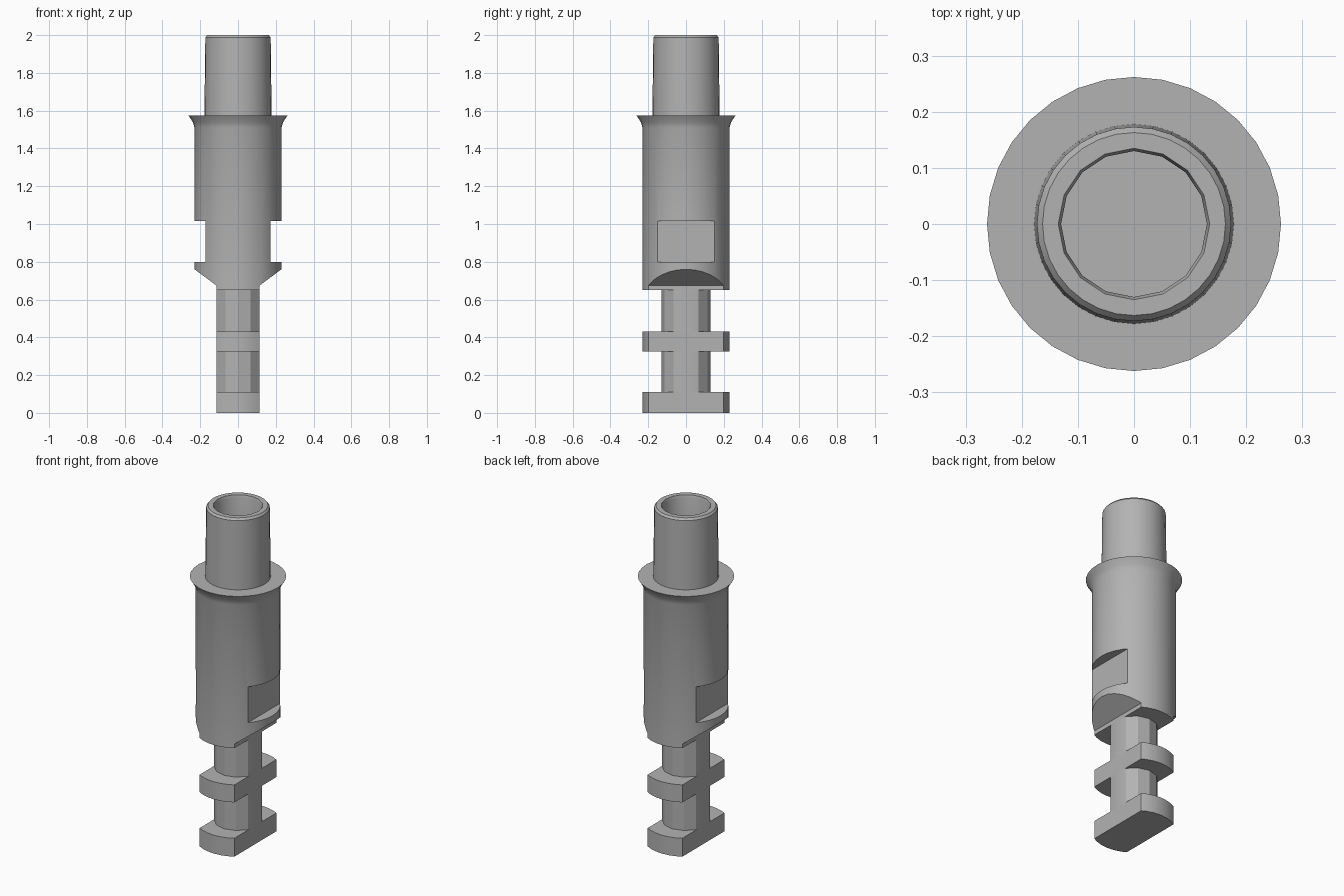
import bpy
import bmesh
from math import cos, sin, tau, radians

cube = bpy.data.objects.get("Cube")
if cube:
    bpy.data.objects.remove(cube, do_unlink=True)

metal = bpy.data.materials.new("grey metal")
metal.use_nodes = True
GREY = (0.45, 0.45, 0.45, 1)
metal.diffuse_color = GREY
metal.node_tree.nodes["Principled BSDF"].inputs["Base Color"].default_value = GREY

R = 0.23        # main radius
HALF = 0.115    # half thickness of the flat-sided tail


def add_object(name, bm):
    bmesh.ops.recalc_face_normals(bm, faces=bm.faces)
    mesh = bpy.data.meshes.new(name)
    bm.to_mesh(mesh)
    bm.free()
    mesh.materials.append(metal)
    obj = bpy.data.objects.new(name, mesh)
    bpy.context.collection.objects.link(obj)
    return obj


def lathe(name, profile, sides):
    """Closed solid of revolution with flat end caps."""
    bm = bmesh.new()
    rings = [[bm.verts.new((r * sin(tau * i / sides), r * cos(tau * i / sides), z))
              for i in range(sides)] for r, z in profile]
    for low, high in zip(rings, rings[1:]):
        for i in range(sides):
            j = (i + 1) % sides
            bm.faces.new((low[i], low[j], high[j], high[i]))
    bm.faces.new(rings[0])
    bm.faces.new(rings[-1])
    return add_object(name, bm)


def side_cutter(name, outline, side):
    """Outline in x and z, extruded through the whole depth."""
    bm = bmesh.new()
    face = bm.faces.new([bm.verts.new((side * x, -0.4, z)) for x, z in outline])
    grown = bmesh.ops.extrude_face_region(bm, geom=[face])
    verts = [v for v in grown["geom"] if isinstance(v, bmesh.types.BMVert)]
    bmesh.ops.translate(bm, verts=verts, vec=(0, 0.8, 0))
    return add_object(name, bm)


def cut(obj, cutter):
    mod = obj.modifiers.new("cut", "BOOLEAN")
    mod.operation = "DIFFERENCE"
    mod.solver = "EXACT"
    mod.object = cutter
    bpy.ops.object.select_all(action="DESELECT")
    obj.select_set(True)
    bpy.context.view_layer.objects.active = obj
    bpy.ops.object.modifier_apply(modifier=mod.name)


# Body with flared collar and tube
body = lathe("body_and_tube", [(R, 0.65), (R, 1.51), (0.24, 1.54), (0.262, 1.575),
                               (0.178, 1.575), (0.173, 1.988), (0.163, 2.0)], 32)
# Tail: cores and discs stacked below the body
tail = [
    lathe("base_disc", [(R, 0), (R, 0.11)], 32),
    lathe("lower_core", [(0.13, 0.11), (0.13, 0.325)], 12),
    lathe("middle_disc", [(R, 0.325), (R, 0.43)], 32),
    lathe("upper_core", [(0.13, 0.43), (0.13, 0.65)], 12),
]

# Bore in the tube
bore = lathe("bore_cutter", [(0.13, 1.6), (0.13, 1.985), (0.135, 2.0), (0.135, 2.1)], 16)
cut(body, bore)
cutters = [bore]

# Flat tail sides with sloped shoulders, and a wrench flat on each side
for side in (-1, 1):
    flat = side_cutter("tail_cutter", [(HALF, -0.1), (HALF, 0.675), (0.28, 0.797),
                                       (0.5, 0.797), (0.5, -0.1)], side)
    notch = side_cutter("notch_cutter", [(0.172, 0.8), (0.172, 1.015),
                                         (0.5, 1.015), (0.5, 0.8)], side)
    for part in [body] + tail:
        cut(part, flat)
    cut(body, notch)
    cutters += [flat, notch]

for cutter in cutters:
    bpy.data.objects.remove(cutter, do_unlink=True)

# Smooth round walls, keep the cores faceted
for part in [body] + tail:
    bpy.ops.object.select_all(action="DESELECT")
    part.select_set(True)
    bpy.context.view_layer.objects.active = part
    bpy.ops.object.shade_smooth_by_angle(angle=radians(28))
